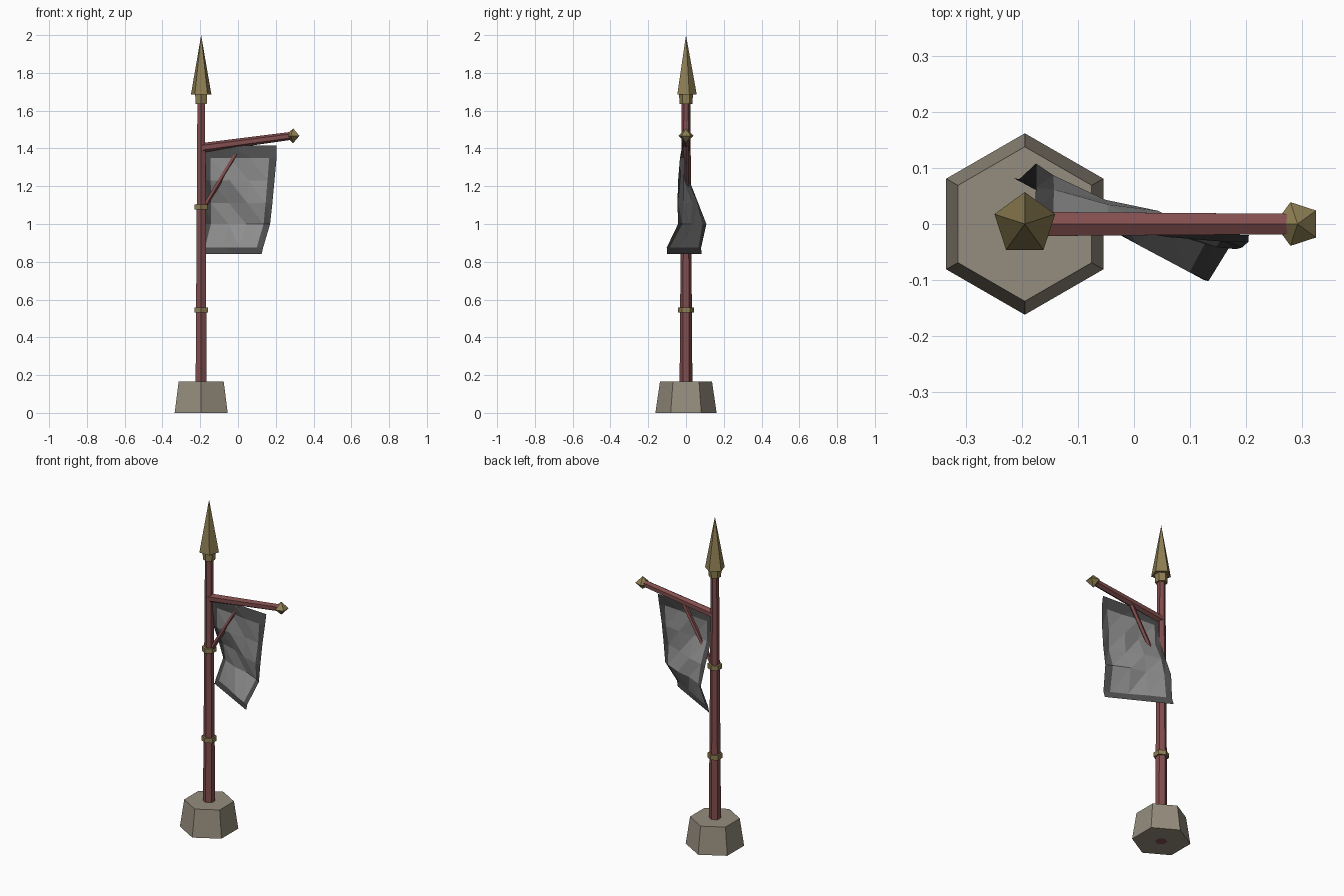
import bpy, bmesh, math
from mathutils import Vector

if "Cube" in bpy.data.objects:
    bpy.data.objects.remove(bpy.data.objects["Cube"])


def material(name, rgb):
    m = bpy.data.materials.new(name)
    m.diffuse_color = (*rgb, 1)
    m.use_nodes = True
    m.node_tree.nodes["Principled BSDF"].inputs["Base Color"].default_value = m.diffuse_color
    return m


RED = material("red_wood", (0.22, 0.075, 0.075))
GOLD = material("brass", (0.27, 0.21, 0.085))
STONE = material("stone", (0.30, 0.265, 0.205))
CLOTH = material("cloth_grey", (0.27, 0.27, 0.27))
TRIM = material("cloth_trim", (0.075, 0.075, 0.075))
POLE_X = -0.195


def finish(name, bm, mats):
    me = bpy.data.meshes.new(name)
    bm.to_mesh(me)
    bm.free()
    for m in mats:
        me.materials.append(m)
    ob = bpy.data.objects.new(name, me)
    bpy.context.collection.objects.link(ob)
    return ob


def lathe(name, profile, sides, mat, origin=(POLE_X, 0, 0), axis=(0, 0, 1), start=-90):
    """Faceted solid from (radius, distance along axis) pairs."""
    q = Vector(axis).to_track_quat('Z', 'Y')
    bm = bmesh.new()
    rings = []
    for r, h in profile:
        n = sides if r > 0 else 1
        ring = []
        for i in range(n):
            a = math.radians(start) + math.tau * i / sides
            p = Vector((r * math.cos(a), r * math.sin(a), h))
            ring.append(bm.verts.new(q @ p + Vector(origin)))
        rings.append(ring)
    for a, b in zip(rings, rings[1:]):
        for i in range(sides):
            j = (i + 1) % sides
            loop = [a[i % len(a)], a[j % len(a)], b[j % len(b)], b[i % len(b)]]
            bm.faces.new(list(dict.fromkeys(loop)))
    for ring in (rings[0], rings[-1]):
        if len(ring) > 1:
            bm.faces.new(ring)
    bmesh.ops.recalc_face_normals(bm, faces=bm.faces)
    return finish(name, bm, [mat])


def beam(name, a, b, r0, r1, sides):
    d = Vector(b) - Vector(a)
    return lathe(name, [(r0, 0), (r1, d.length)], sides, RED, a, d)


# Stone foot, pole and its bands
lathe("stone_base", [(0.162, 0), (0.138, 0.165)], 6, STONE)
lathe("pole", [(0.035, 0), (0.023, 1.66)], 6, RED)
for i, (z, r) in enumerate([(0.545, 0.042), (1.09, 0.040)]):
    lathe(f"pole_band_{i + 1}", [(r, z - 0.014), (r, z + 0.014)], 6, GOLD)

# Spear head with collar
lathe("spear_collar", [(0.034, 1.635), (0.037, 1.69)], 6, GOLD)
lathe("spear_head", [(0.057, 1.685), (0, 2.0)], 5, GOLD)

# Rising arm, diagonal brace and arm finial
beam("arm", (POLE_X, 0, 1.403), (0.285, 0, 1.467), 0.025, 0.021, 6)
beam("brace", (-0.18, 0, 1.09), (0.022, 0, 1.425), 0.013, 0.013, 5)
lathe("arm_finial", [(0, -0.039), (0.041, 0), (0, 0.039)], 5, GOLD, (0.292, 0, 1.467), start=0)

# Banner rows: z, left x, right x, left y, right y, mid-cloth bulge
rows = [
    (1.415, -0.180, 0.205, 0.000, -0.020, 0.000),
    (1.350, -0.180, 0.204, 0.003, -0.032, 0.006),
    (1.230, -0.178, 0.193, 0.018, -0.042, -0.012),
    (1.110, -0.175, 0.182, 0.065, -0.045, 0.012),
    (1.000, -0.175, 0.170, 0.108, -0.042, -0.014),
    (0.875, -0.205, 0.133, 0.080, -0.102, 0.004),
    (0.840, -0.215, 0.125, 0.082, -0.100, 0.000),
]
cols = [0, 0.09, 0.36, 0.63, 0.90, 1]
bm = bmesh.new()
grid = []
for z, xl, xr, yl, yr, bulge in rows:
    grid.append([bm.verts.new((xl + (xr - xl) * t,
                               yl + (yr - yl) * t + bulge * math.sin(math.tau * t),
                               z)) for t in cols])
for r in range(len(rows) - 1):
    for c in range(len(cols) - 1):
        f = bm.faces.new((grid[r][c], grid[r + 1][c], grid[r + 1][c + 1], grid[r][c + 1]))
        border = r in (0, len(rows) - 2) or c in (0, len(cols) - 2)
        f.material_index = int(border)
bmesh.ops.triangulate(bm, faces=bm.faces)
finish("banner_cloth", bm, [CLOTH, TRIM])
